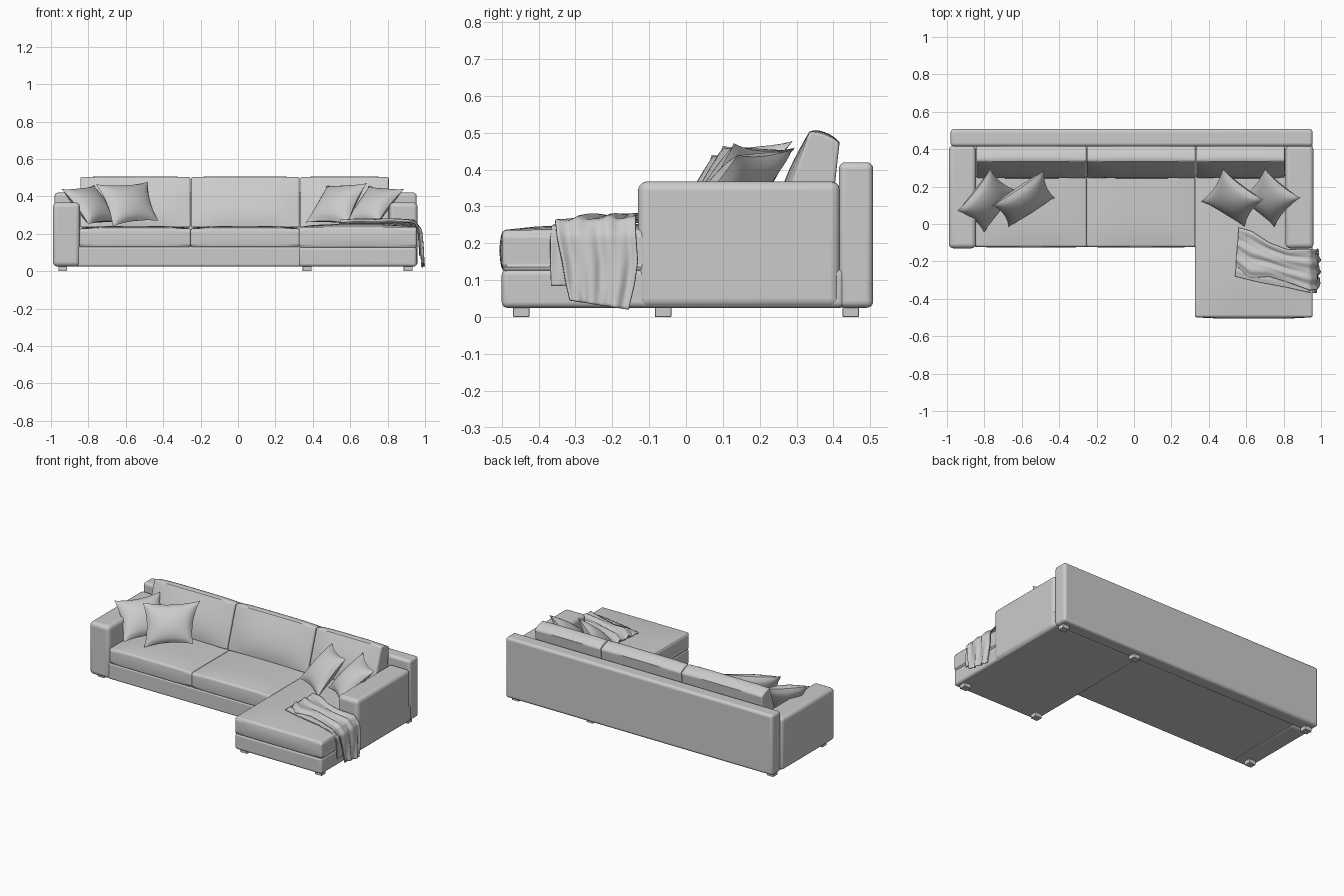
import bpy, bmesh, math
from mathutils import Vector

if "Cube" in bpy.data.objects:
    bpy.data.objects.remove(bpy.data.objects["Cube"])


def finish(name, bm):
    bmesh.ops.recalc_face_normals(bm, faces=bm.faces)
    me = bpy.data.meshes.new(name)
    bm.to_mesh(me)
    bm.free()
    ob = bpy.data.objects.new(name, me)
    bpy.context.collection.objects.link(ob)
    for p in me.polygons:
        p.use_smooth = True
    return ob


def box(name, lo, hi, bevel, front=0.0, top=0.0, warp=None, cuts=9):
    """Soft upholstered block; front / top puff the -y and +z faces outward."""
    lo, hi = Vector(lo), Vector(hi)
    bm = bmesh.new()
    bmesh.ops.create_cube(bm, size=2)
    if front or top:
        bmesh.ops.subdivide_edges(bm, edges=bm.edges[:], cuts=cuts, use_grid_fill=True)
    for v in bm.verts:
        a, b, c = v.co
        p = Vector([lo[i] + (hi[i] - lo[i]) * (v.co[i] + 1) / 2 for i in range(3)])
        if b < -0.99:
            p.y -= front * (1 - a ** 4) * (1 - c * c)
        if c > 0.99:
            p.z += top * (1 - a ** 4) * (1 - b ** 4)
        v.co = warp(p) if warp else p
    ob = finish(name, bm)
    m = ob.modifiers.new("soft_edges", 'BEVEL')
    m.width, m.segments = bevel, 5
    m.limit_method, m.angle_limit = 'ANGLE', math.radians(50)
    return ob


def pillow(name, tl, tr, br, bl, thick=0.055, n=18):
    """Knife-edge scatter pillow stretched between four corner points."""
    tl, tr, br, bl = map(Vector, (tl, tr, br, bl))
    normal = (tr - tl).cross(tl - bl).normalized()
    bm = bmesh.new()
    for side in (1, -1):
        rows = []
        for j in range(n + 1):
            row = []
            for i in range(n + 1):
                a, b = 2 * i / n - 1, 2 * j / n - 1
                h = thick * ((1 - a * a) * (1 - b * b)) ** 0.55
                u = a * (1 - 0.13 * (1 - b * b))
                w = b * (1 - 0.13 * (1 - a * a))
                u, w = (u + 1) / 2, (w + 1) / 2
                p = bl.lerp(br, u).lerp(tl.lerp(tr, u), w)
                row.append(bm.verts.new(p + normal * h * side))
            rows.append(row)
        for j in range(n):
            for i in range(n):
                bm.faces.new((rows[j][i], rows[j][i + 1], rows[j + 1][i + 1], rows[j + 1][i]))
    bmesh.ops.remove_doubles(bm, verts=bm.verts, dist=0.0005)
    return finish(name, bm)


def sample(pts, t):
    """Smooth-stepped point on a polyline, t in 0..1."""
    f = t * (len(pts) - 1)
    i = min(int(f), len(pts) - 2)
    return Vector(pts[i]).lerp(Vector(pts[i + 1]), f - i)


def cloth(name, far, near, wrinkle, n=60, m=28):
    """Draped sheet between two edge paths, with wrinkles."""
    bm = bmesh.new()
    rows = []
    for i in range(n + 1):
        s = i / n
        a, b = sample(far, s), sample(near, s)
        row = []
        for j in range(m + 1):
            t = j / m
            p = a.lerp(b, t)
            w = wrinkle * (math.sin(17 * t + 4 * s) + 0.6 * math.sin(31 * t - 7 * s + 1))
            over = min(max((p.x - 0.92) / 0.05, 0), 1)
            p += Vector((over * w, 0, (1 - over) * w))
            row.append(bm.verts.new(p))
        rows.append(row)
    for i in range(n):
        for j in range(m):
            bm.faces.new((rows[i][j], rows[i][j + 1], rows[i + 1][j + 1], rows[i + 1][j]))
    for _ in range(3):
        bmesh.ops.smooth_vert(bm, verts=[v for v in bm.verts if not v.is_boundary], factor=0.5,
                              use_axis_x=True, use_axis_y=True, use_axis_z=True)
    ob = finish(name, bm)
    s = ob.modifiers.new("thickness", 'SOLIDIFY')
    s.thickness = 0.006
    s.offset = 0
    return ob


# Frame: back, arms and plinths
box("back_frame", (-0.98, 0.415, 0.025), (0.955, 0.508, 0.42), 0.018)
for side, x0, x1 in (("left", -0.99, -0.845), ("right", 0.81, 0.96)):
    box(side + "_arm", (x0, -0.13, 0.025), (x1, 0.418, 0.368), 0.025)
box("main_base", (-0.86, -0.122, 0.025), (0.34, 0.43, 0.132), 0.012)
box("chaise_base", (0.325, -0.5, 0.025), (0.955, 0.43, 0.13), 0.016)

# Seat cushions
for i, (x0, x1) in enumerate(((-0.847, -0.253), (-0.253, 0.328))):
    box(f"seat_cushion_{i + 1}", (x0, -0.122, 0.128), (x1, 0.4, 0.228), 0.022, 0.004, 0.014)
box("chaise_cushion", (0.325, -0.498, 0.124), (0.955, 0.4, 0.236), 0.038, 0.008, 0.016)


# Back cushions leaning on the frame
def lean(p):
    k = (p.z - 0.235) / 0.27
    q = (p.y - 0.25) / 0.15
    return Vector((p.x, (1 - k) * (0.245 + 0.145 * q) + k * (0.335 + 0.082 * q), p.z - 0.03 * k * q * q))


for i, (x0, x1) in enumerate(((-0.843, -0.255), (-0.251, 0.328), (0.333, 0.806))):
    box(f"back_cushion_{i + 1}", (x0, 0.25, 0.235), (x1, 0.4, 0.503), 0.024, 0.03, 0.006, lean)

# Scatter pillows
pillow("left_outer_pillow", (-0.945, 0.07, 0.44), (-0.77, 0.295, 0.46), (-0.625, 0.18, 0.26), (-0.80, -0.045, 0.25))
pillow("left_inner_pillow", (-0.76, 0.10, 0.465), (-0.48, 0.29, 0.478), (-0.425, 0.14, 0.27), (-0.67, -0.015, 0.24))
pillow("right_inner_pillow", (0.475, 0.295, 0.457), (0.69, 0.13, 0.472), (0.59, -0.015, 0.25), (0.36, 0.12, 0.26))
pillow("right_outer_pillow", (0.70, 0.295, 0.457), (0.89, 0.14, 0.44), (0.75, -0.015, 0.26), (0.565, 0.13, 0.25))

# Throw blanket: lower fold, then the upper layer
cloth("throw_lower_fold",
      [(0.56, -0.10, 0.258), (0.70, -0.16, 0.26), (0.83, -0.2, 0.26), (0.93, -0.21, 0.252),
       (0.966, -0.21, 0.215), (0.97, -0.21, 0.15), (0.974, -0.21, 0.085)],
      [(0.54, -0.28, 0.258), (0.66, -0.31, 0.258), (0.82, -0.34, 0.257), (0.93, -0.365, 0.246),
       (0.966, -0.368, 0.21), (0.97, -0.368, 0.15), (0.974, -0.366, 0.085)], 0.002)
cloth("throw_upper_layer",
      [(0.56, -0.02, 0.266), (0.63, -0.04, 0.272), (0.72, -0.10, 0.274), (0.82, -0.137, 0.276), (0.94, -0.137, 0.27),
       (0.974, -0.137, 0.225), (0.98, -0.132, 0.15), (0.984, -0.14, 0.09), (0.988, -0.155, 0.02)],
      [(0.545, -0.22, 0.264), (0.62, -0.29, 0.27), (0.72, -0.28, 0.272), (0.82, -0.31, 0.27), (0.94, -0.355, 0.262),
       (0.975, -0.35, 0.22), (0.98, -0.335, 0.15), (0.984, -0.325, 0.09), (0.99, -0.315, 0.045)], 0.006)

# Feet
for i, (x, y) in enumerate(((-0.937, 0.447), (0.37, 0.447), (0.91, 0.447),
                            (-0.937, -0.062), (0.37, -0.447), (0.91, -0.447))):
    box(f"foot_{i + 1}", (x - 0.024, y - 0.022, 0), (x + 0.024, y + 0.022, 0.03), 0.002)

# Keep crisp edges where parts are sharp
for ob in bpy.context.collection.objects:
    ob.select_set(True)
    bpy.context.view_layer.objects.active = ob
bpy.ops.object.shade_smooth_by_angle(angle=math.radians(40))
